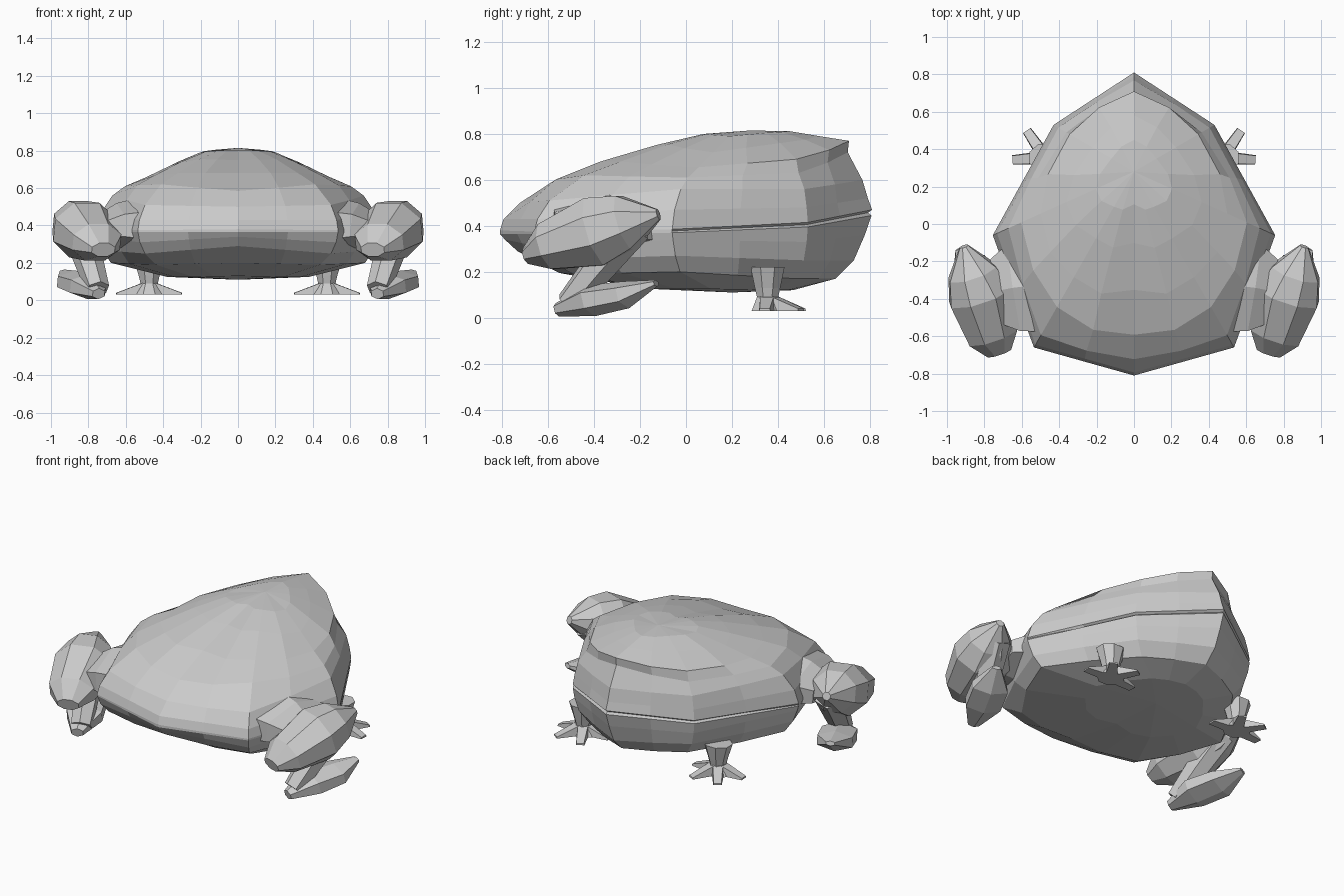
import bpy, bmesh
from math import cos, sin, pi, radians
from mathutils import Vector

if "Cube" in bpy.data.objects:
    bpy.data.objects.remove(bpy.data.objects["Cube"])


def finish(bm, name):
    bmesh.ops.recalc_face_normals(bm, faces=bm.faces)
    me = bpy.data.meshes.new(name)
    bm.to_mesh(me)
    bm.free()
    ob = bpy.data.objects.new(name, me)
    bpy.context.collection.objects.link(ob)
    return ob


def skin(bm, rings, tips=None):
    """Join rings of points with quads; close ends with a cap or a tip point."""
    vr = [[bm.verts.new(p) for p in ring] for ring in rings]
    n = len(vr[0])
    for a, b in zip(vr, vr[1:]):
        for i in range(n):
            j = (i + 1) % n
            bm.faces.new((a[i], a[j], b[j], b[i]))
    if tips:
        for ring, tip in zip((vr[0], vr[-1]), tips):
            t = bm.verts.new(tip)
            for i in range(n):
                bm.faces.new((ring[i], ring[(i + 1) % n], t))
    else:
        bm.faces.new(vr[0])
        bm.faces.new(vr[-1])


def limb(bm, path, sides):
    """Loft along path entries (x, y, z, half width, half height)."""
    d = (Vector(path[-1][:3]) - Vector(path[0][:3])).normalized()
    side = d.cross(Vector((0, 0, 1)))
    side = side.normalized() if side.length > 0.05 else Vector((1, 0, 0))
    up = side.cross(d).normalized()
    rings = []
    for x, y, z, w, h in path:
        ang = [2 * pi * (i + 0.5) / sides for i in range(sides)]
        rings.append([Vector((x, y, z)) + side * w * cos(a) + up * h * sin(a) for a in ang])
    skin(bm, rings)


def mirrored(bm, name):
    ob = finish(bm, name)
    ob.modifiers.new("mirror", 'MIRROR').use_axis[0] = True
    return ob


# Body: five meridians running from the top of the back down to the belly
CX, CY = 0.0, 0.28
meridians = [
    ((0, 0.81), [(.32, .812), (.57, .79), (.81, .77), (.80, .72), (.92, .6), (.965, .52), (1, .47),
                 (.995, .445), (.94, .36), (.85, .25), (.70, .17), (.35, .12)]),
    ((.43, .53), [(.28, .805), (.52, .76), (.80, .69), (.84, .63), (.94, .56), (.98, .48), (1, .415),
                  (1, .395), (.98, .33), (.93, .25), (.8, .17), (.45, .12)]),
    ((.755, -.06), [(.27, .79), (.48, .72), (.66, .655), (.8, .61), (.89, .56), (.97, .47), (1, .385),
                    (1, .37), (.99, .34), (.96, .27), (.9, .2), (.5, .125)]),
    ((.535, -.66), [(.2, .80), (.38, .755), (.6, .68), (.77, .62), (.93, .51), (.985, .43), (1, .375),
                    (1, .365), (.98, .31), (.93, .25), (.82, .19), (.45, .125)]),
    ((0, -.81), [(.16, .80), (.35, .75), (.58, .68), (.8, .585), (.92, .5), (.985, .43), (1, .38),
                 (1, .365), (.98, .34), (.93, .29), (.76, .2), (.4, .13)]),
]
bulge = [1.12, 1.10, 1.09, 1.06, 1.02, 1, 1, 1, 1, 1.02, 1.04, 1.08]
rings = []
for k in range(12):
    main = []
    for (x, y), prof in meridians:
        r, z = prof[k]
        main.append(Vector((CX + x * r, CY + (y - CY) * r, z)))
    half = []
    for a, b in zip(main, main[1:]):
        m = (a + b) / 2
        m.x *= bulge[k]
        m.y = CY + (m.y - CY) * bulge[k]
        half += [a, m]
    half.append(main[-1])
    rings.append(half + [Vector((-p.x, p.y, p.z)) for p in half[-2:0:-1]])
# Mouth groove between the lips
groove = []
for p, q in zip(rings[6], rings[7]):
    m = (p + q) / 2
    s = 0.97 if p.y > 0 else 1.0
    groove.append(Vector((m.x * s, CY + (m.y - CY) * s, m.z)))
rings.insert(7, groove)
bm = bmesh.new()
skin(bm, rings, [(0, CY, .815), (0, .2, .11)])
finish(bm, "body")

# Hips joining body and thighs
bm = bmesh.new()
limb(bm, [(.48, -.32, .40, .30, .16), (.64, -.34, .40, .27, .12), (.74, -.36, .38, .20, .08)], 6)
mirrored(bm, "hips")

# Thighs
bm = bmesh.new()
limb(bm, [(.72, -.69, .27, .07, .04), (.755, -.6, .31, .145, .11), (.82, -.38, .375, .185, .165),
          (.865, -.26, .415, .14, .13), (.91, -.12, .45, .025, .025)], 8)
mirrored(bm, "thighs")

# Shins
bm = bmesh.new()
limb(bm, [(.86, -.22, .40, .09, .08), (.80, -.38, .22, .08, .075), (.75, -.51, .06, .065, .06)], 6)
mirrored(bm, "shins")

# Hind feet
bm = bmesh.new()
limb(bm, [(.745, -.56, .035, .04, .03), (.80, -.41, .075, .12, .07),
          (.87, -.26, .10, .12, .06), (.93, -.13, .15, .03, .015)], 6)
mirrored(bm, "hind_feet")

# Front legs with flared ankles
FX, FY = .475, .355
bm = bmesh.new()
limb(bm, [(FX, FY, .22, .09, .08), (FX, FY, .13, .06, .06), (FX, FY, .09, .05, .05),
          (FX, FY, .03, .085, .075)], 8)
mirrored(bm, "front_legs")

# Front toes
bm = bmesh.new()
for deg in (-4, 56, 118, 184):
    c, s = cos(radians(deg)), sin(radians(deg))

    def at(r, w, z):
        return (FX + c * r - s * w, FY + s * r + c * w, z)
    skin(bm, [[at(.03, -.035, .03), at(.03, .035, .03), at(.03, .03, .095), at(.03, -.03, .095)],
              [at(.175, -.025, .03), at(.175, .025, .03), at(.175, .022, .04), at(.175, -.022, .04)]])
mirrored(bm, "front_toes")
